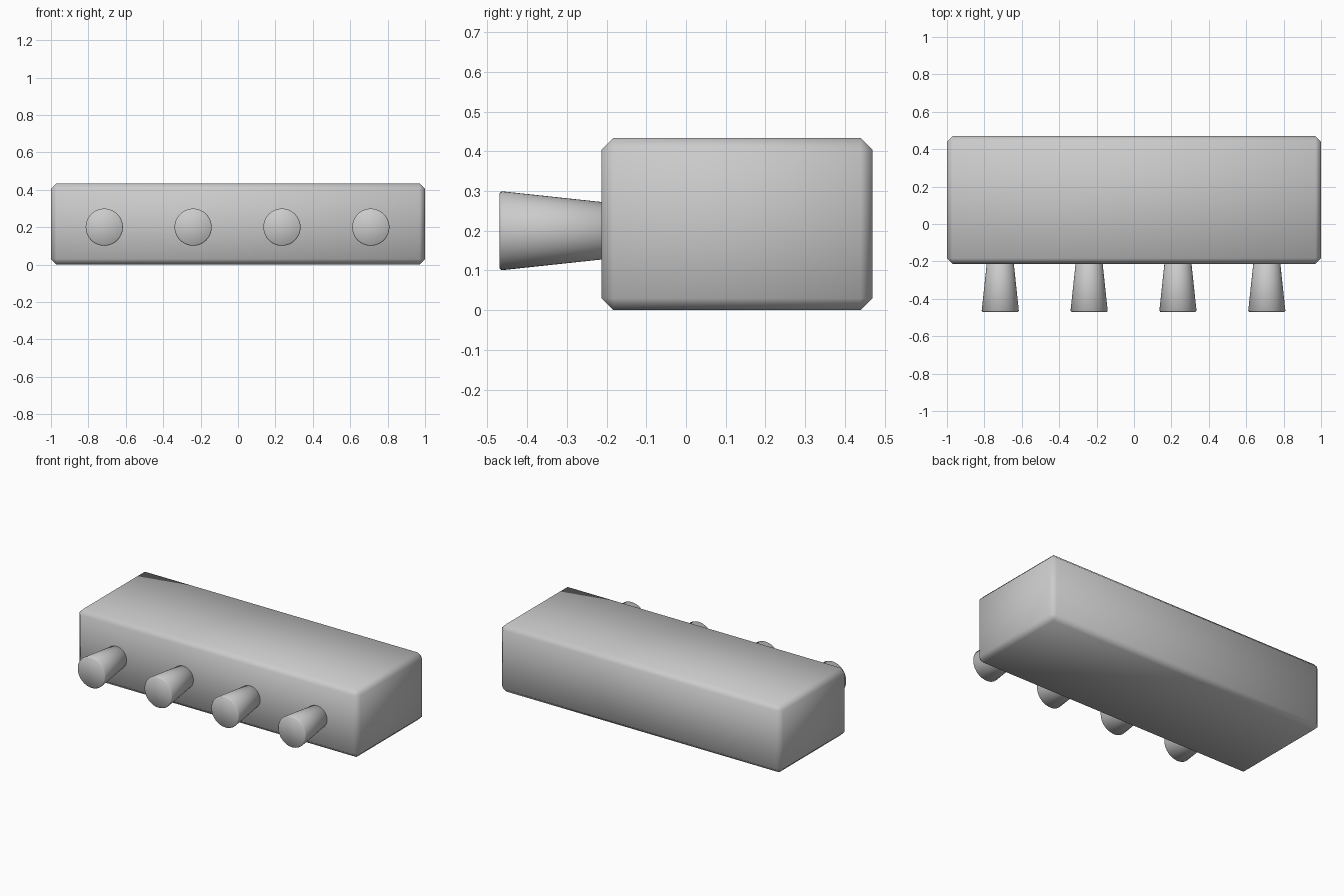
import bpy
import math

default = bpy.data.objects.get("Cube")
if default:
    bpy.data.objects.remove(default, do_unlink=True)

# Single grey finish
grey = bpy.data.materials.new("plain_grey")
grey.use_nodes = True
colour = (0.6, 0.6, 0.6, 1.0)
grey.diffuse_color = colour
grey.node_tree.nodes["Principled BSDF"].inputs["Base Color"].default_value = colour


def finish(obj, name, bevel, angle):
    """Name, colour, chamfer and smooth a part."""
    obj.name = name
    obj.data.materials.append(grey)
    bpy.ops.object.transform_apply(location=False, rotation=True, scale=True)
    mod = obj.modifiers.new("chamfer", 'BEVEL')
    mod.width = bevel
    mod.segments = 1
    mod.limit_method = 'ANGLE'
    mod.angle_limit = math.radians(40)
    bpy.ops.object.modifier_apply(modifier=mod.name)
    bpy.ops.object.shade_smooth_by_angle(angle=math.radians(angle))


# Chamfered rail block
FRONT, BACK, HEIGHT = -0.213, 0.47, 0.434
bpy.ops.mesh.primitive_cube_add(size=1, location=(0, (FRONT + BACK) / 2, HEIGHT / 2))
block = bpy.context.object
block.scale = (2, BACK - FRONT, HEIGHT)
finish(block, "rail_block", 0.03, 60)

# Four flared pegs along the front face
TIP, ROOT = -0.47, -0.19
for i in range(4):
    x = -0.715 + i * 0.475
    bpy.ops.mesh.primitive_cone_add(
        vertices=48, radius1=0.07, radius2=0.1, depth=ROOT - TIP,
        location=(x, (TIP + ROOT) / 2, 0.2), rotation=(math.pi / 2, 0, 0))
    finish(bpy.context.object, f"peg_{i + 1}", 0.006, 60)
